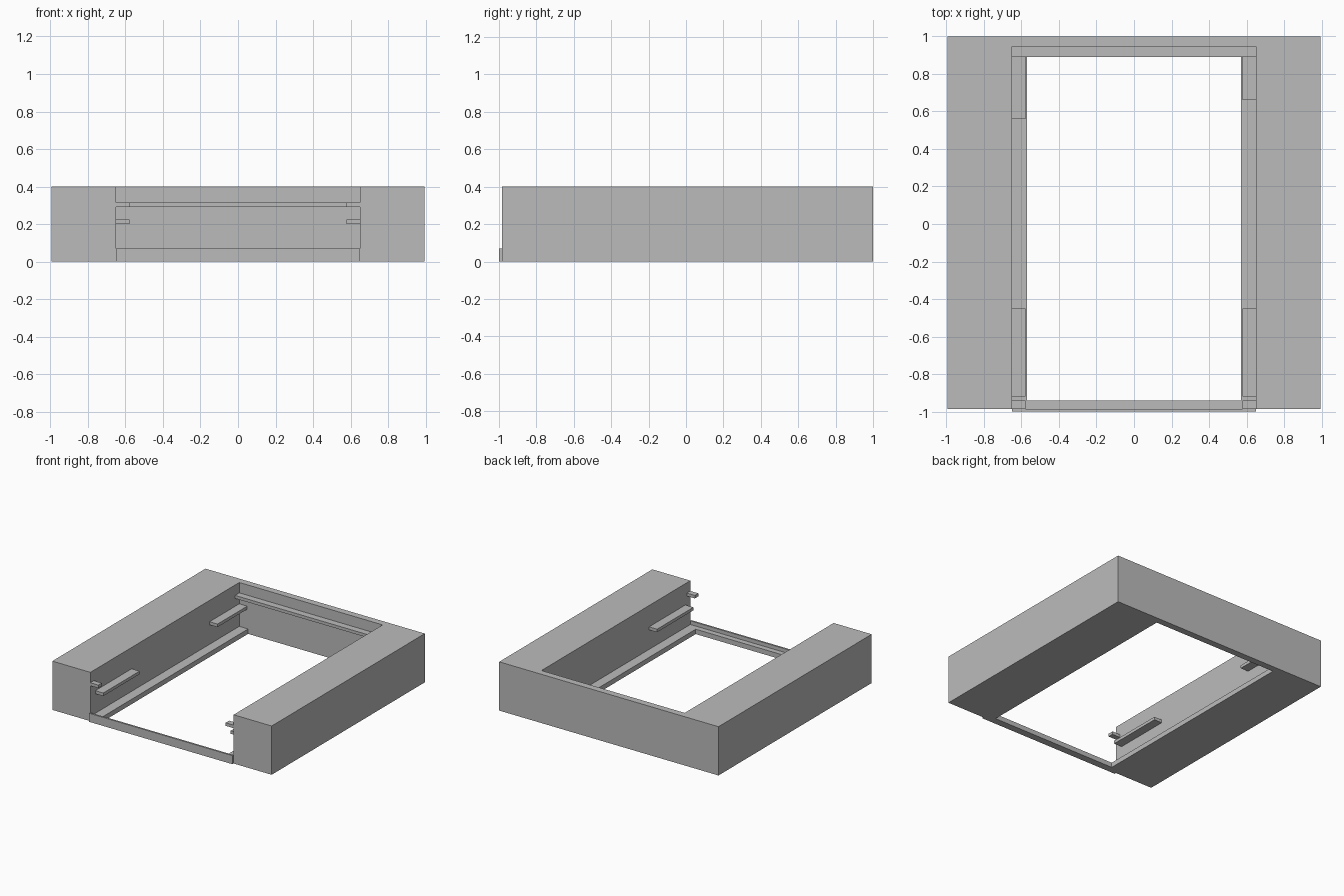
import bpy
import bmesh

cube = bpy.data.objects.get("Cube")
if cube:
    bpy.data.objects.remove(cube, do_unlink=True)

grey = bpy.data.materials.new("plain grey")
grey.use_nodes = True
grey.diffuse_color = (0.5, 0.5, 0.5, 1)
grey.node_tree.nodes["Principled BSDF"].inputs["Base Color"].default_value = (0.5, 0.5, 0.5, 1)


def prism(name, outline, z0, z1):
    """Extrude a flat outline upward from z0 to z1."""
    bm = bmesh.new()
    base = bm.faces.new([bm.verts.new((x, y, z0)) for x, y in outline])
    top = bmesh.ops.extrude_face_region(bm, geom=[base], use_keep_orig=True)["geom"]
    for v in top:
        if isinstance(v, bmesh.types.BMVert):
            v.co.z = z1
    bmesh.ops.recalc_face_normals(bm, faces=bm.faces)
    mesh = bpy.data.meshes.new(name)
    bm.to_mesh(mesh)
    bm.free()
    mesh.materials.append(grey)
    obj = bpy.data.objects.new(name, mesh)
    bpy.context.collection.objects.link(obj)
    return obj


def box(name, x0, x1, y0, y1, z0, z1):
    return prism(name, [(x0, y0), (x1, y0), (x1, y1), (x0, y1)], z0, z1)


OUT, INN, LEDGE, TAB = 0.995, 0.65, 0.57, 0.578
FRONT, BACK, WALL = -0.985, 1.0, 0.945

# U-shaped housing: two thick sides joined by a thin back wall
prism("housing", [(-OUT, FRONT), (-INN, FRONT), (-INN, WALL), (INN, WALL),
                  (INN, FRONT), (OUT, FRONT), (OUT, BACK), (-OUT, BACK)], 0, 0.4)

# Low ledge running along both sides and the front
prism("bottom_ledge", [(-INN, FRONT), (INN, FRONT), (INN, WALL), (LEDGE, WALL),
                       (LEDGE, -0.94), (-LEDGE, -0.94), (-LEDGE, WALL), (-INN, WALL)], 0, 0.04)

# Raised lip across the front
box("front_lip", -INN, INN, -1, FRONT, 0, 0.07)

# Strip along the back wall
box("back_strip", -INN, INN, 0.89, WALL, 0.29, 0.315)

# Side rails and front tabs; the left rear rail is shorter
for side, sign, rear_start in (("left", 1, 0.66), ("right", -1, 0.56)):
    x0, x1 = sorted((sign * INN, sign * TAB))
    box(side + "_front_rail", x0, x1, -0.92, -0.45, 0.20, 0.225)
    box(side + "_rear_rail", x0, x1, rear_start, WALL, 0.20, 0.225)
    box(side + "_front_tab", x0, x1, FRONT, -0.94, 0.29, 0.315)
